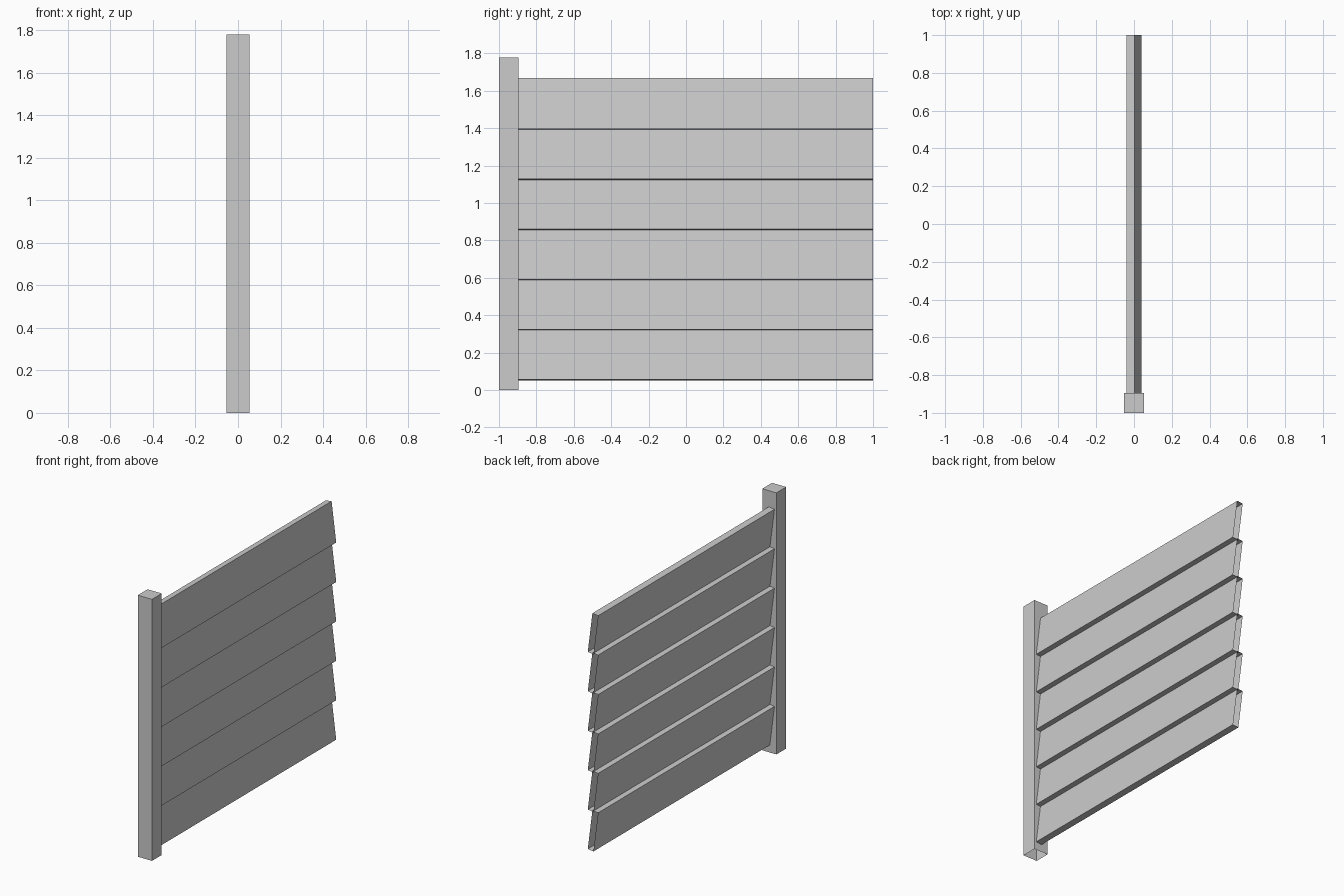
import bpy, bmesh
from math import radians, sin, cos

if "Cube" in bpy.data.objects:
    bpy.data.objects.remove(bpy.data.objects["Cube"])


def make_object(name, bm):
    mesh = bpy.data.meshes.new(name)
    bm.to_mesh(mesh)
    bm.free()
    obj = bpy.data.objects.new(name, mesh)
    bpy.context.collection.objects.link(obj)
    return obj


def tube(bm, ring, offset, cap_end):
    """Sweep a closed ring along offset; the start stays open."""
    a = [bm.verts.new(p) for p in ring]
    b = [bm.verts.new([p[i] + offset[i] for i in range(3)]) for p in ring]
    n = len(ring)
    for i in range(n):
        j = (i + 1) % n
        bm.faces.new((a[i], a[j], b[j], b[i]))
    if cap_end:
        bm.faces.new(b)


# Square post, open underneath
HALF, Y0, Y1, HEIGHT = 0.053, -1.0, -0.895, 1.778
bm = bmesh.new()
tube(bm, [(-HALF, Y0, 0), (HALF, Y0, 0), (HALF, Y1, 0), (-HALF, Y1, 0)],
     (0, 0, HEIGHT), True)
make_object("post", bm)

# Tilted overlapping boards, open at both ends
TILT, LENGTH, THICK, PITCH = radians(7.3), 0.274, 0.043, 0.268
BASE_X, BASE_Z = -0.004, 0.051
along = (-sin(TILT) * LENGTH, cos(TILT) * LENGTH)
across = (cos(TILT) * THICK, sin(TILT) * THICK)
for k in range(6):
    z = BASE_Z + k * PITCH
    ring = [(BASE_X + u * along[0] + v * across[0], Y1,
             z + u * along[1] + v * across[1])
            for u, v in ((0, 0), (1, 0), (1, 1), (0, 1))]
    bm = bmesh.new()
    # Ring order chosen so the side faces point outward
    tube(bm, ring[::-1], (0, 1.0 - Y1, 0), False)
    center_x = sum(p[0] for p in ring) / 4
    center_z = sum(p[2] for p in ring) / 4
    bm.normal_update()
    for f in bm.faces:
        c = f.calc_center_median()
        if f.normal.x * (c.x - center_x) + f.normal.z * (c.z - center_z) < 0:
            f.normal_flip()
    make_object(f"board_{k + 1}", bm)
